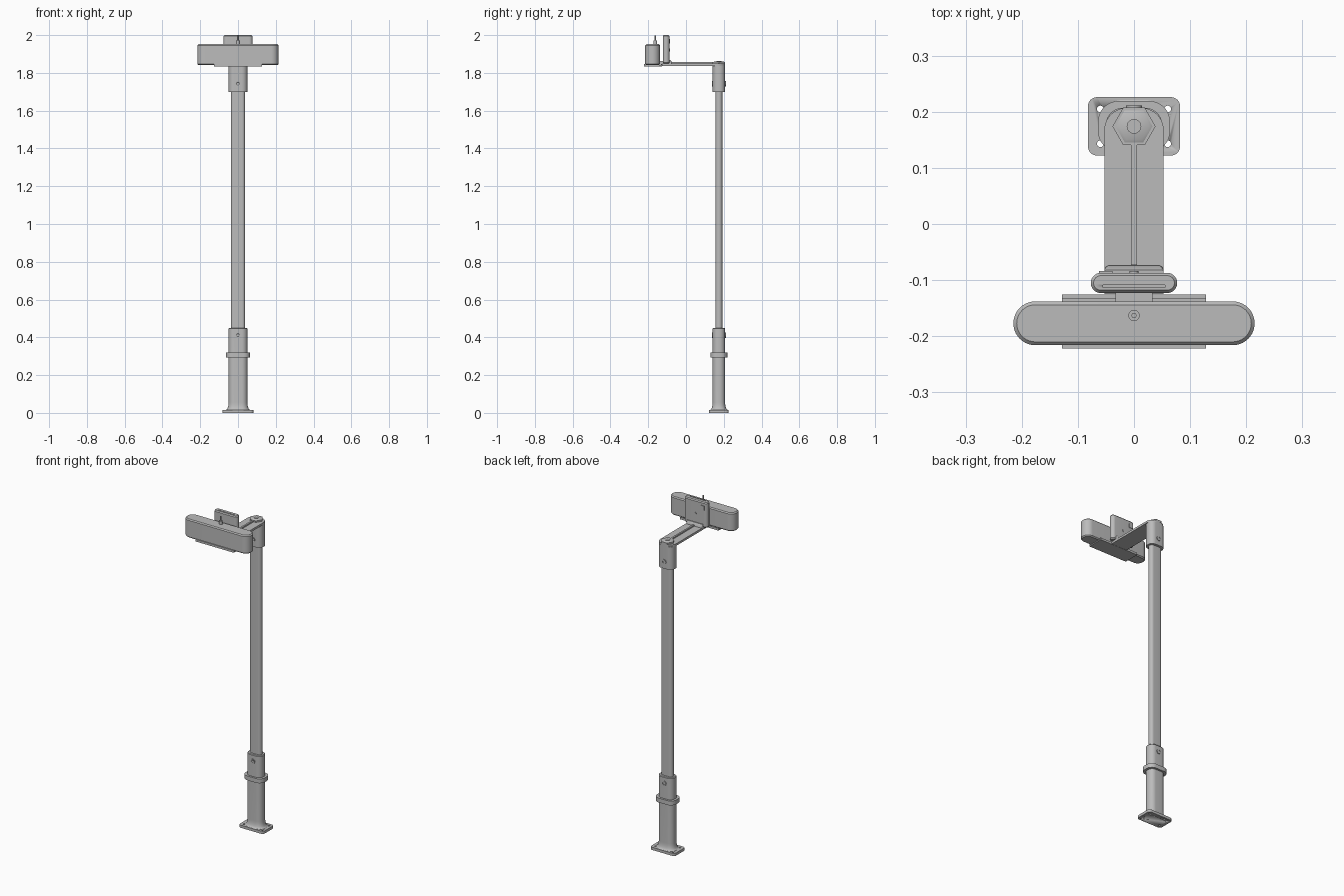
import bpy, bmesh, math
from mathutils import Matrix

cube = bpy.data.objects.get("Cube")
if cube:
    bpy.data.objects.remove(cube, do_unlink=True)

grey = bpy.data.materials.new("plain_grey")
grey.use_nodes = True
GREY = (0.5, 0.5, 0.5, 1)
grey.diffuse_color = GREY
grey.node_tree.nodes["Principled BSDF"].inputs["Base Color"].default_value = GREY

POLE_Y = 0.174
BODY_Y = -0.177
BRACKET_Y = -0.105


def finish(name, bm):
    bmesh.ops.recalc_face_normals(bm, faces=bm.faces)
    mesh = bpy.data.meshes.new(name)
    bm.to_mesh(mesh)
    bm.free()
    mesh.materials.append(grey)
    obj = bpy.data.objects.new(name, mesh)
    bpy.context.collection.objects.link(obj)
    bpy.ops.object.select_all(action='DESELECT')
    obj.select_set(True)
    bpy.context.view_layer.objects.active = obj
    bpy.ops.object.shade_smooth_by_angle(angle=math.radians(32))
    return obj


def outline(hx, hy, r_front, r_back, steps=10):
    """Rounded rectangle, with its own corner radius at front and back."""
    pts = []
    for i, (sx, sy) in enumerate([(1, 1), (-1, 1), (-1, -1), (1, -1)]):
        r = r_back if sy > 0 else r_front
        for k in range(steps + 1):
            a = math.pi / 2 * (i + k / steps)
            pts.append((sx * (hx - r) + r * math.cos(a), sy * (hy - r) + r * math.sin(a)))
            if r == 0:
                break
    return pts


def loft(name, y, rings, x=0):
    """Stack of (z, half width, half depth, front radius, back radius)."""
    bm = bmesh.new()
    loops = [[bm.verts.new((x + px, y + py, z)) for px, py in outline(*dims)]
             for z, *dims in rings]
    for low, high in zip(loops, loops[1:]):
        for i in range(len(low)):
            j = (i + 1) % len(low)
            bm.faces.new((low[i], low[j], high[j], high[i]))
    bm.faces.new(loops[0])
    bm.faces.new(loops[-1])
    bmesh.ops.remove_doubles(bm, verts=bm.verts, dist=1e-6)
    return finish(name, bm)


def slab(name, y, z0, z1, hx, hy, r_front=0, r_back=None, x=0):
    r_back = r_front if r_back is None else r_back
    return loft(name, y, [(z, hx, hy, r_front, r_back) for z in (z0, z1)], x)


def rod(name, centre, radius, length, sides=24, axis='Z', top=None):
    bm = bmesh.new()
    turn = Matrix.Rotation(math.pi / 2, 4, 'X') if axis == 'Y' else Matrix()
    if sides == 6:
        turn = Matrix.Rotation(math.pi / 2, 4, 'Z')
    bmesh.ops.create_cone(bm, cap_ends=True, segments=sides, radius1=radius,
                          radius2=radius if top is None else top, depth=length,
                          matrix=Matrix.Translation(centre) @ turn)
    return finish(name, bm)


def cut(obj, cutter):
    mod = obj.modifiers.new("cut", 'BOOLEAN')
    mod.operation, mod.object, mod.solver = 'DIFFERENCE', cutter, 'EXACT'
    cutter.hide_render = True
    bpy.context.view_layer.objects.active = obj
    bpy.ops.object.modifier_apply(modifier=mod.name)
    bpy.data.objects.remove(cutter, do_unlink=True)


# Foot plate with four screw holes
foot = slab("foot_plate", POLE_Y, 0, 0.016, 0.082, 0.052, 0.016)
for sx in (-1, 1):
    for sy in (-1, 1):
        cut(foot, rod("hole", (sx * 0.06, POLE_Y + sy * 0.031, 0.01), 0.006, 0.06, 16))

# Lower socket flaring out to the foot, with a collar
rings = []
for k in range(7):
    a = math.pi / 2 * k / 6
    grow = 0.014 * (1 - math.sin(a))
    rings.append((0.016 + 0.04 * (1 - math.cos(a)), 0.05 + grow, 0.033 + grow,
                  0.03 + grow, 0.03 + grow))
rings += [(0.446, 0.05, 0.033, 0.03, 0.03), (0.45, 0.047, 0.03, 0.027, 0.027)]
loft("lower_socket", POLE_Y, rings)
slab("socket_collar", POLE_Y, 0.293, 0.319, 0.064, 0.045, 0.036)

# Pole and upper socket
slab("pole", POLE_Y, 0.44, 1.71, 0.038, 0.018, 0.017)
slab("upper_socket", POLE_Y, 1.7, 1.838, 0.05, 0.033, 0.03)

# Clamp screws through both sockets
for label, z in (("lower", 0.411), ("upper", 1.742)):
    for side, sy in (("front", -1), ("back", 1)):
        y = POLE_Y + sy * 0.0345
        screw = rod(label + "_" + side + "_screw", (0, y, z), 0.014, 0.006, axis='Y')
        cut(screw, rod("recess", (0, y + sy * 0.003, z), 0.008, 0.005, 12, 'Y'))

# Arm with a rounded end, a stiffening rib and a hex nut
slab("arm", 0.041, 1.836, 1.849, 0.053, 0.166, 0, 0.04)
slab("arm_rib", 0.035, 1.845, 1.857, 0.005, 0.108)
rod("hex_nut", (0, POLE_Y, 1.853), 0.0385, 0.01, 6)
rod("hex_nut_chamfer", (0, POLE_Y, 1.8595), 0.033, 0.003, 6, top=0.027)
rod("nut_stud", (0, POLE_Y, 1.861), 0.013, 0.006)

# Upright bracket with a narrow slot in its top edge
bracket = loft("bracket", BRACKET_Y, [
    (1.849, 0.072, 0.013, 0.013, 0.013), (1.855, 0.077, 0.018, 0.018, 0.018),
    (1.994, 0.077, 0.018, 0.018, 0.018), (2.0, 0.072, 0.013, 0.013, 0.013)])
cut(bracket, slab("slot", -0.111, 1.985, 2.05, 0.055, 0.002))
slab("bracket_latch", -0.087, 1.955, 1.98, 0.012, 0.003, x=-0.05)
rod("bracket_screw", (0, -0.087, 1.92), 0.008, 0.006, axis='Y')

# Stepped clip joining arm and bracket
loft("arm_clip", -0.09, [(1.836, 0.053, 0.017, 0, 0.01), (1.856, 0.053, 0.016, 0, 0.01),
                         (1.868, 0.053, 0.008, 0, 0.004)])
slab("tray_tongue", -0.13, 1.836, 1.862, 0.033, 0.012)

# Tray with a lip along front and back
slab("tray", -0.174, 1.835, 1.841, 0.128, 0.048)
slab("tray_front_lip", -0.2185, 1.835, 1.848, 0.128, 0.0035)
slab("tray_back_lip", -0.1295, 1.835, 1.848, 0.128, 0.0035)

# Long rounded housing with softened rims
loft("housing", BODY_Y, [
    (1.841, 0.209, 0.033, 0.033, 0.033), (1.847, 0.215, 0.039, 0.039, 0.039),
    (1.946, 0.215, 0.039, 0.039, 0.039), (1.952, 0.209, 0.033, 0.033, 0.033)])

# Stepped pin on top of the housing
rod("pin_base", (0, -0.163, 1.961), 0.01, 0.022)
rod("pin", (0, -0.163, 1.983), 0.0045, 0.03, 16)
